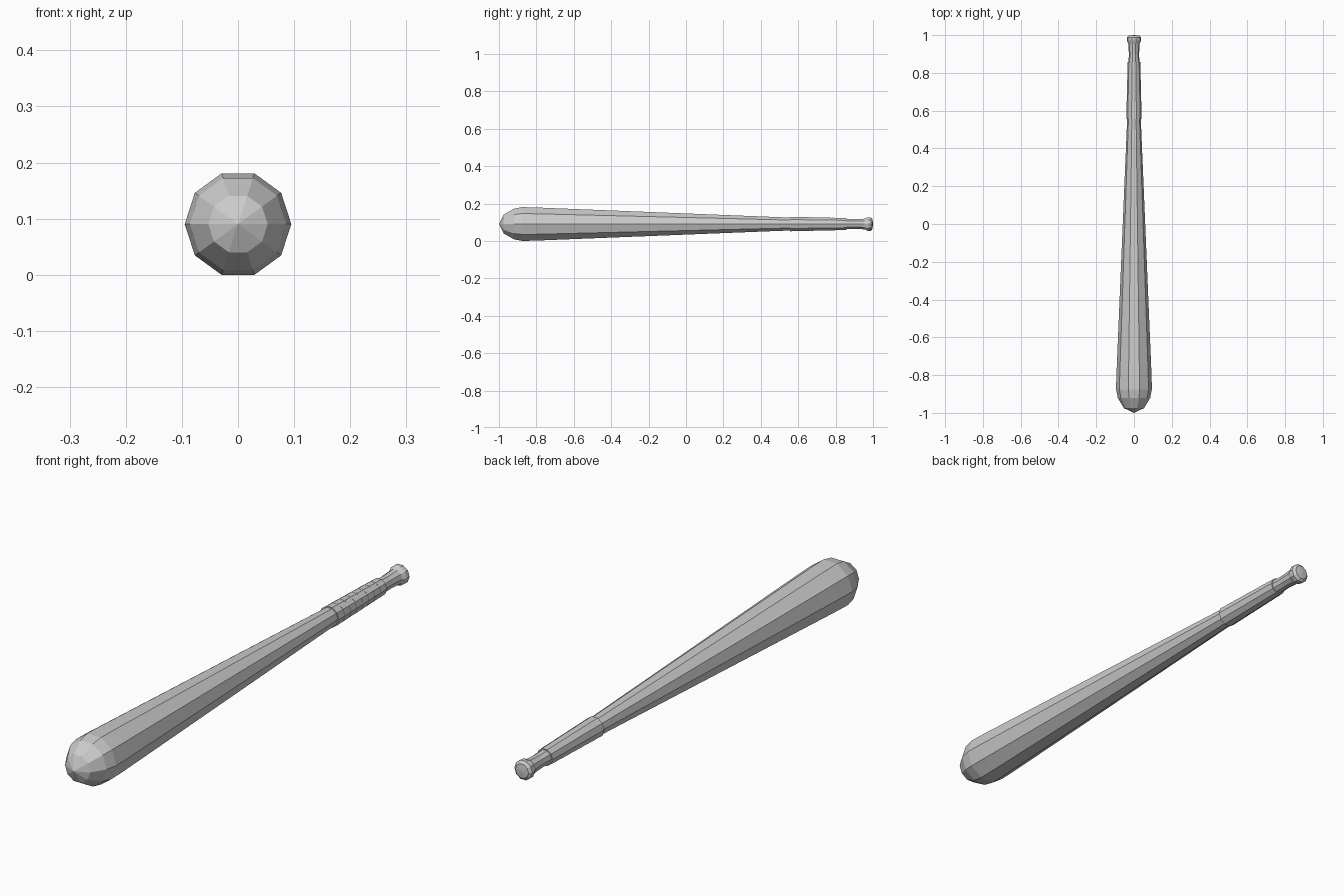
import bpy, bmesh, math

cube = bpy.data.objects.get("Cube")
if cube:
    bpy.data.objects.remove(cube, do_unlink=True)

SIDES = 10
AXIS_Z = 0.095 * math.cos(math.radians(18))


def lathe(name, profile, closed=False):
    """Turn (y, radius) points around the lengthwise axis; radius 0 is a pole."""
    bm = bmesh.new()
    rings = []
    for y, r in profile:
        count = SIDES if r > 0 else 1
        angles = [2 * math.pi * i / SIDES for i in range(count)]
        rings.append([bm.verts.new((r * math.cos(a), y, AXIS_Z + r * math.sin(a)))
                      for a in angles])
    pairs = list(zip(rings, rings[1:]))
    if closed:
        pairs.append((rings[-1], rings[0]))
    for a, b in pairs:
        for i in range(SIDES):
            j = (i + 1) % SIDES
            corners = [a[i % len(a)], a[j % len(a)], b[j % len(b)], b[i % len(b)]]
            bm.faces.new(list(dict.fromkeys(corners)))
    bmesh.ops.recalc_face_normals(bm, faces=bm.faces)
    mesh = bpy.data.meshes.new(name)
    bm.to_mesh(mesh)
    bm.free()
    obj = bpy.data.objects.new(name, mesh)
    bpy.context.collection.objects.link(obj)
    return obj


# Barrel with rounded tip, tapering to the handle and flared knob
lathe("bat_body", [
    (-1.0, 0), (-0.975, 0.053), (-0.92, 0.086), (-0.875, 0.095),
    (-0.8, 0.093), (0.56, 0.036), (0.8, 0.031), (0.9, 0.027),
    (0.955, 0.03), (0.972, 0.038), (0.988, 0.038), (0.997, 0.028), (1.0, 0),
])

# Wrapped grip: overlapping tapered bands
BANDS, START, END = 8, 0.555, 0.858
step = (END - START) / BANDS
for k in range(BANDS):
    y = START + k * step
    r = 0.041 - 0.0009 * k
    lathe(f"grip_band_{k + 1}", [
        (y, r - 0.008), (y, r), (y + step, r - 0.0015), (y + step, r - 0.008),
    ], closed=True)
